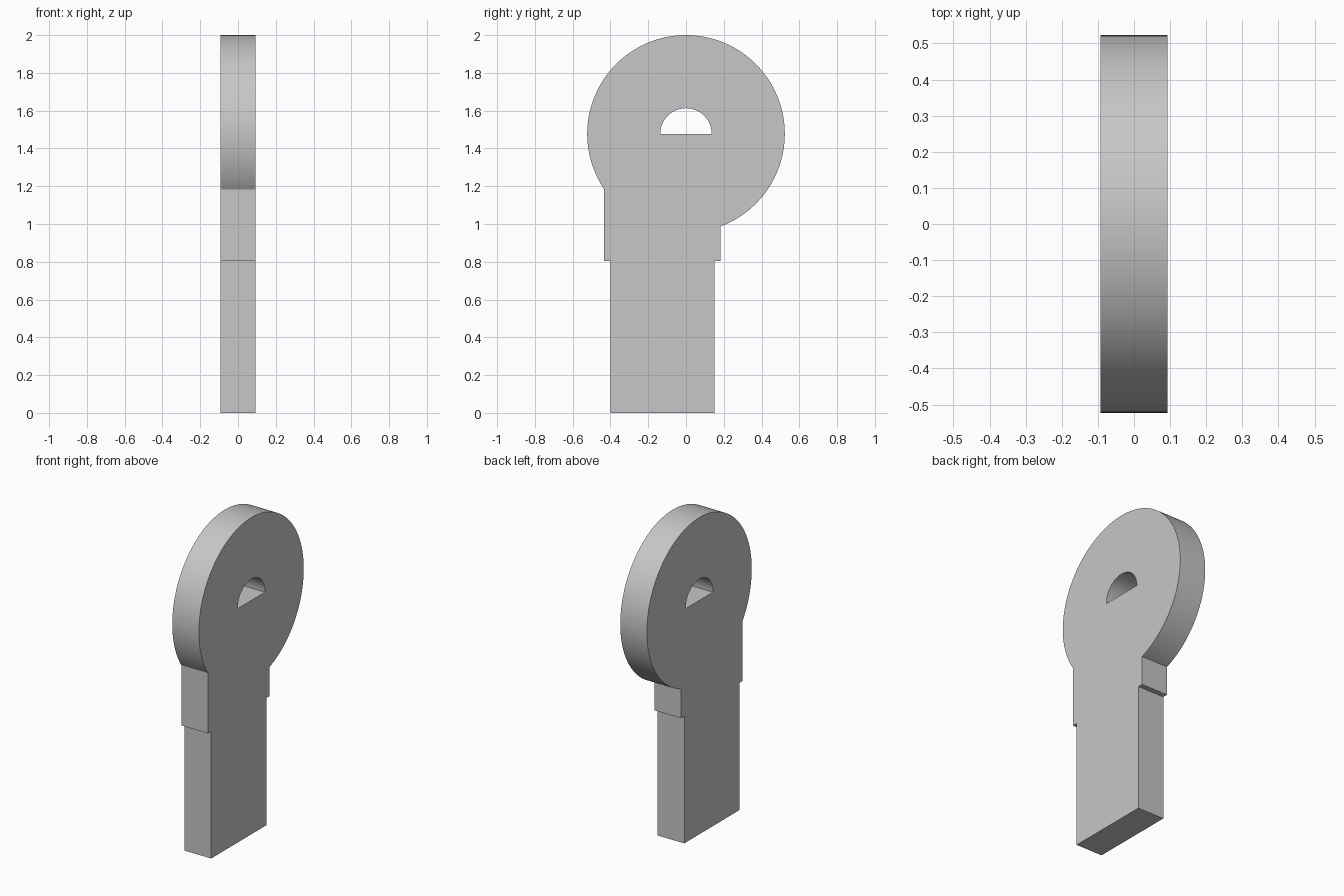
import bpy, bmesh
from math import sin, cos, asin, acos, pi, radians

cube = bpy.data.objects.get("Cube")
if cube:
    bpy.data.objects.remove(cube, do_unlink=True)

HALF = 0.093                      # half thickness
RADIUS, CENTRE = 0.523, 1.477     # round bow
HOLE = 0.136
FRONT, BACK = -0.433, 0.183       # shoulder edges
STEP, INSET = 0.803, 0.033        # shoulder height and step-in of the blade


def arc(radius, start, end, steps):
    """Points (y, z) along an arc about the bow centre."""
    angles = [start + (end - start) * i / steps for i in range(steps + 1)]
    return [(radius * cos(a), CENTRE + radius * sin(a)) for a in angles]


def add_loop(bm, points):
    verts = [bm.verts.new((-HALF, y, z)) for y, z in points]
    return [bm.edges.new((a, b)) for a, b in zip(verts, verts[1:] + verts[:1])]


# Outline: blade, shoulders, then the bow from back shoulder to front shoulder
outline = [(FRONT, STEP), (FRONT + INSET, STEP), (FRONT + INSET, 0),
           (BACK - INSET, 0), (BACK - INSET, STEP), (BACK, STEP)]
outline += arc(RADIUS, -acos(BACK / RADIUS), pi + acos(-FRONT / RADIUS), 120)
hole = arc(HOLE, 0, pi, 40)

# Fill the profile around the half-round hole and give it thickness
bm = bmesh.new()
edges = add_loop(bm, outline) + add_loop(bm, hole)
bmesh.ops.triangle_fill(bm, edges=edges, use_beauty=True)
result = bmesh.ops.extrude_face_region(bm, geom=bm.faces[:], use_keep_orig=True)
moved = [g for g in result["geom"] if isinstance(g, bmesh.types.BMVert)]
bmesh.ops.translate(bm, verts=moved, vec=(2 * HALF, 0, 0))
bmesh.ops.recalc_face_normals(bm, faces=bm.faces[:])
mesh = bpy.data.meshes.new("key_body")
bm.to_mesh(mesh)
bm.free()

key = bpy.data.objects.new("key_body", mesh)
bpy.context.collection.objects.link(key)

# Plain grey
grey = bpy.data.materials.new("plain_grey")
grey.use_nodes = True
colour = (0.57, 0.57, 0.57, 1)
grey.diffuse_color = colour
grey.node_tree.nodes["Principled BSDF"].inputs["Base Color"].default_value = colour
mesh.materials.append(grey)

# Smooth round edges, crisp corners
bpy.ops.object.select_all(action="DESELECT")
key.select_set(True)
bpy.context.view_layer.objects.active = key
bpy.ops.object.shade_smooth_by_angle(angle=radians(20))
